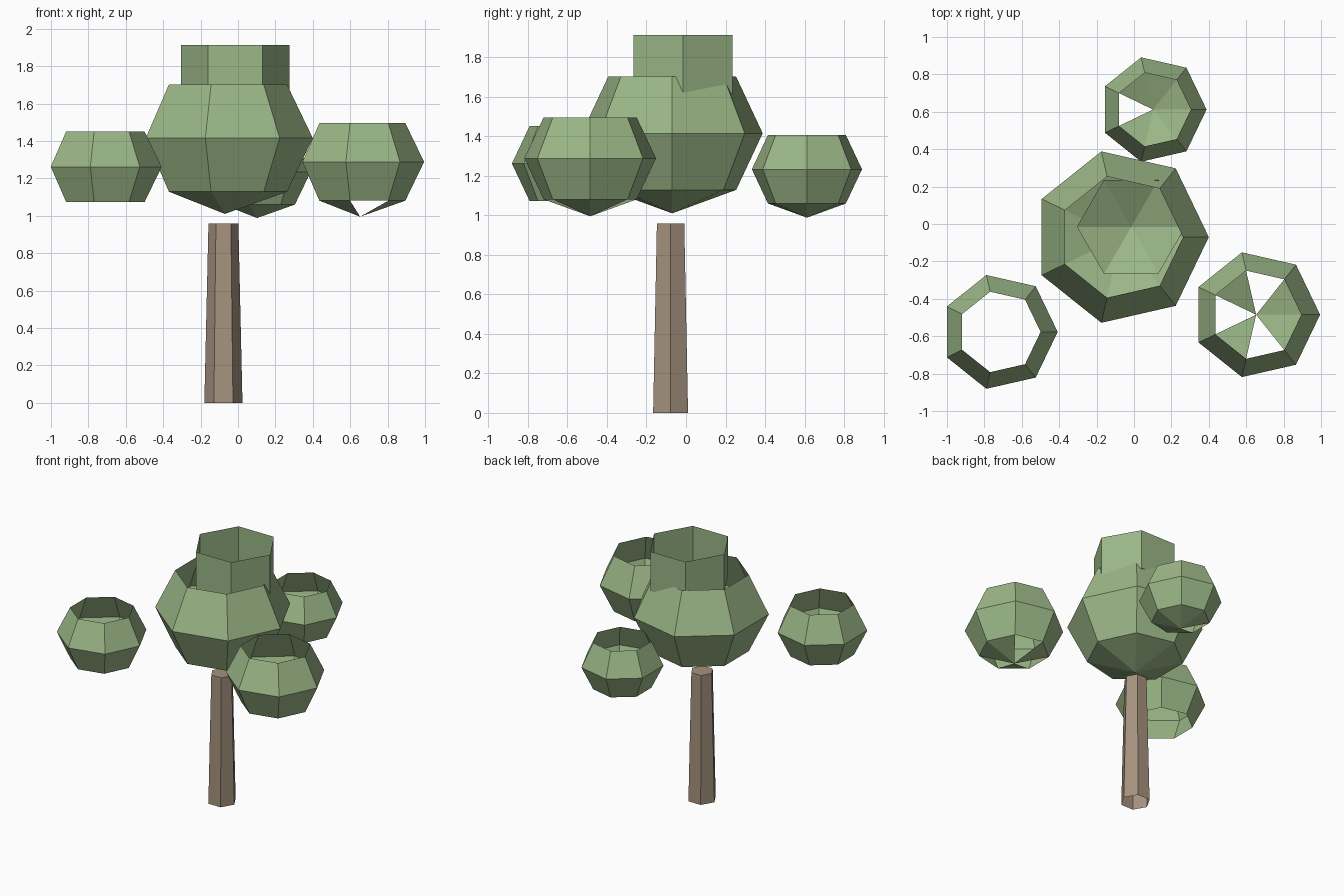
import bpy
import bmesh
from math import cos, sin, pi, tau

cube = bpy.data.objects.get("Cube")
if cube:
    bpy.data.objects.remove(cube, do_unlink=True)


def make_material(name, colour):
    mat = bpy.data.materials.new(name)
    mat.use_nodes = True
    mat.diffuse_color = (*colour, 1)
    mat.node_tree.nodes["Principled BSDF"].inputs["Base Color"].default_value = (*colour, 1)
    return mat


leaf_green = make_material("leaf green", (0.328, 0.474, 0.242))
bark_brown = make_material("bark brown", (0.376, 0.287, 0.209))


def finish(bm, name, mat):
    mesh = bpy.data.meshes.new(name)
    bm.to_mesh(mesh)
    bm.free()
    mesh.materials.append(mat)
    obj = bpy.data.objects.new(name, mesh)
    bpy.context.collection.objects.link(obj)
    return obj


def ring(bm, sides, radius, centre, z):
    return [bm.verts.new((centre[0] + radius * cos(tau * i / sides),
                          centre[1] + radius * sin(tau * i / sides), z))
            for i in range(sides)]


def bridge(bm, low, high):
    n = len(low)
    for i in range(n):
        j = (i + 1) % n
        bm.faces.new((low[i], low[j], high[j], high[i]))


def foliage(name, centre, z, radius, height, sides=7, bands=4, floor=()):
    """Open-topped faceted ball; floor lists the bottom wedges that are kept."""
    bm = bmesh.new()
    rings = []
    for k in range(1, bands):
        a = pi * k / bands
        rings.append(ring(bm, sides, radius * sin(a), centre, z - height * cos(a)))
    for low, high in zip(rings, rings[1:]):
        bridge(bm, low, high)
    if floor:
        pole = bm.verts.new((*centre, z - height))
        for i in floor:
            bm.faces.new((pole, rings[0][(i + 1) % sides], rings[0][i]))
    return finish(bm, name, leaf_green)


# Main crown and the six-sided tuft set into its open top
foliage("crown", (-0.07, -0.07), 1.415, 0.47, 0.405, floor=range(7))
foliage("crown_top", (-0.015, -0.015), 1.765, 0.335, 0.295, sides=6, bands=3, floor=range(6))

# Outlying leaf clusters, with some bottom wedges missing
foliage("right_cluster", (-0.72, -0.577), 1.262, 0.312, 0.267)
foliage("left_cluster", (0.653, -0.485), 1.288, 0.342, 0.293, floor=(0, 2, 4, 6))
foliage("back_cluster", (0.102, 0.612), 1.233, 0.286, 0.245, floor=(0, 1, 2, 4, 5, 6))

# Tapered six-sided trunk, capped on top and open underneath
bm = bmesh.new()
base = ring(bm, 6, 0.102, (-0.078, -0.078), 0)
top = ring(bm, 6, 0.08, (-0.078, -0.078), 0.958)
bridge(bm, base, top)
bm.faces.new(top)
finish(bm, "trunk", bark_brown)
